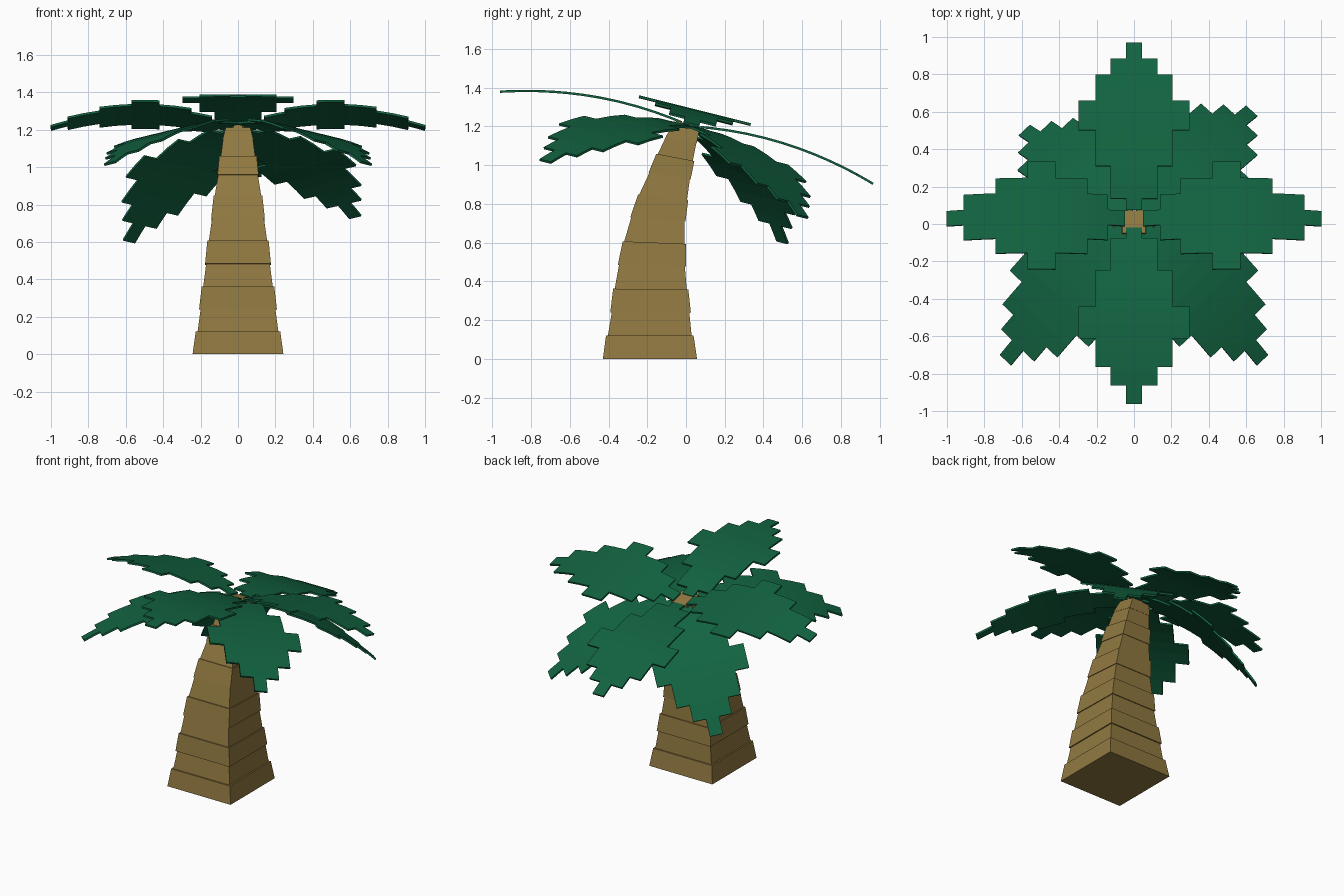
import bpy, bmesh, math
from mathutils import Vector, Matrix

if "Cube" in bpy.data.objects:
    bpy.data.objects.remove(bpy.data.objects["Cube"])


def material(name, rgb):
    m = bpy.data.materials.new(name)
    m.diffuse_color = (*rgb, 1)
    m.use_nodes = True
    m.node_tree.nodes["Principled BSDF"].inputs["Base Color"].default_value = m.diffuse_color
    return m


BARK = material("bark brown", (0.28, 0.19, 0.052))
LEAF = material("leaf green", (0.006, 0.125, 0.052))


def make_object(name, bm, mat):
    bmesh.ops.recalc_face_normals(bm, faces=bm.faces)
    me = bpy.data.meshes.new(name)
    bm.to_mesh(me)
    bm.free()
    me.materials.append(mat)
    ob = bpy.data.objects.new(name, me)
    bpy.context.collection.objects.link(ob)
    return ob


# Trunk: one square tube with stepped bark rings, leaning back at the top
# ring levels: z, centre y, tilt slope
levels = [(0, -.186, 0), (.12, -.187, 0), (.24, -.183, 0), (.36, -.182, -.01),
          (.48, -.176, -.02), (.60, -.163, -.04), (.72, -.145, -.07),
          (.835, -.118, -.11), (.943, -.085, -.15), (1.04, -.055, -.19),
          (1.13, -.025, -.23), (1.213, .012, -.26)]
# half widths at the bottom and top of every ring
halves = [(.243, .226), (.216, .200), (.208, .194), (.186, .170), (.176, .164),
          (.156, .138), (.143, .130), (.124, .106), (.110, .100), (.092, .080),
          (.082, .062)]
bm = bmesh.new()
loops = []
for (lo, hi), (b, t) in zip(zip(levels, levels[1:]), halves):
    for (z, cy, s), h in ((lo, b), (hi, t)):
        c = 1 / math.sqrt(1 + s * s)
        loops.append([bm.verts.new((sx * h, cy + sy * h * c, z + sy * h * c * s))
                      for sx, sy in ((-1, -1), (1, -1), (1, 1), (-1, 1))])
for a, b in zip(loops, loops[1:]):
    for i in range(4):
        j = (i + 1) % 4
        bm.faces.new((a[i], a[j], b[j], b[i]))
bm.faces.new(loops[0])
bm.faces.new(loops[-1])
make_object("trunk", bm, BARK)

# Fronds: stepped leaf blades, arched, on a crown tilted like the trunk top
CROWN = Matrix.Translation((0, .025, 1.2)) @ Matrix.Rotation(math.radians(-14), 4, 'X')
WIDTHS = (.042, .125, .207, .297)
STEP = (0, 1, 2, 3, 2, 1, 0)          # width index of each step along the blade
CUTS_SIDE = (.05, .14, .25, .42, .57, .74, .91, 1)
CUTS_MAIN = (.05, .11, .29, .49, .66, .81, .905, 1)


def frond(name, azimuth, length, rise, droop, cuts):
    bm = bmesh.new()
    lats = sorted([-w for w in WIDTHS] + [0] + list(WIDTHS))
    turn = CROWN @ Matrix.Rotation(math.radians(azimuth), 4, 'Z')
    verts = {}

    def vert(s, lat):
        r = s * length
        key = (round(s, 4), lat)
        if key not in verts:
            verts[key] = bm.verts.new(turn @ Vector((r, lat, rise * r - droop * r * r)))
        return verts[key]

    for k, w in enumerate(STEP):
        a, b = cuts[k], cuts[k + 1]
        m = (a + b) / 2
        for s0, s1 in ((a, m), (m, b)):
            for l0, l1 in zip(lats, lats[1:]):
                if max(abs(l0), abs(l1)) <= WIDTHS[w]:
                    bm.faces.new((vert(s0, l0), vert(s1, l0), vert(s1, l1), vert(s0, l1)))
    ob = make_object(name, bm, LEAF)
    mod = ob.modifiers.new("thickness", 'SOLIDIFY')
    mod.thickness = .012
    mod.offset = 0


frond("frond_right", 0, 1.0, .33, .32, CUTS_SIDE)
frond("frond_left", 180, 1.0, .33, .32, CUTS_SIDE)
frond("frond_back", 90, .985, .185, .25, CUTS_MAIN)
frond("frond_front", 270, 1.0, .185, .25, CUTS_MAIN)
frond("frond_front_right", 315, .97, 0, .38, CUTS_MAIN)
frond("frond_front_left", 225, .97, 0, .38, CUTS_MAIN)
frond("frond_back_right", 47, .92, 0, .37, CUTS_MAIN)
frond("frond_back_left", 134, .84, -.05, .60, CUTS_MAIN)
